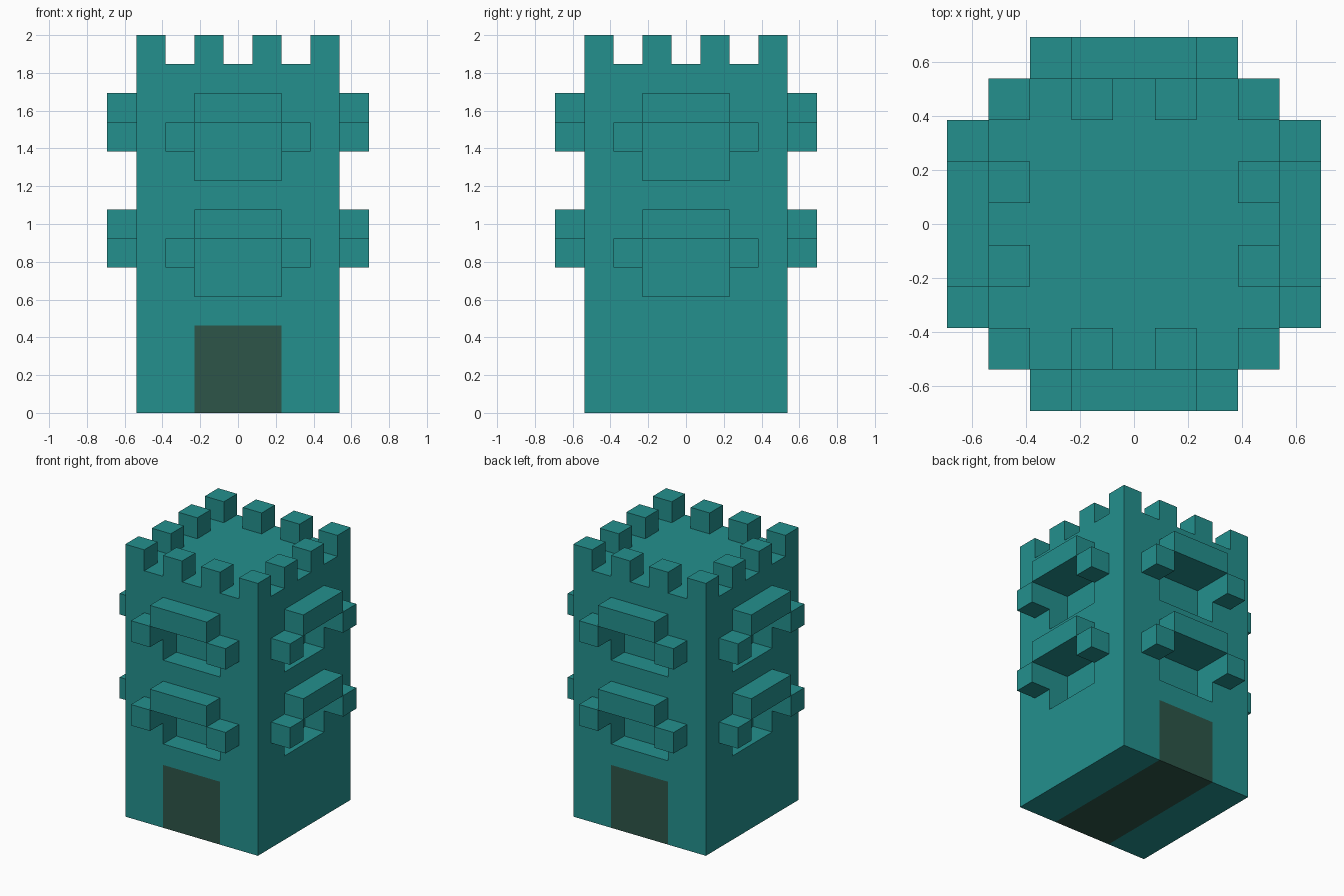
import bpy, bmesh
from math import radians
from mathutils import Matrix, Vector

U = 2 / 13          # one block
HALF = 3.5          # half the tower width, in blocks
ROOF = 12           # roof height, in blocks
SIDES = {"front": 0, "left": 90, "back": 180, "right": 270}
WINDOW_SILLS = {"lower": 4, "upper": 8}

cube = bpy.data.objects.get("Cube")
if cube:
    bpy.data.objects.remove(cube, do_unlink=True)


def make_material(name, color):
    mat = bpy.data.materials.new(name)
    mat.use_nodes = True
    mat.diffuse_color = color
    mat.node_tree.nodes["Principled BSDF"].inputs["Base Color"].default_value = color
    return mat


def make_boxes(name, boxes, mat=None):
    """Make one object from boxes given as (low corner, high corner, turn), in blocks."""
    bm = bmesh.new()
    for low, high, turn in boxes:
        low, high = Vector(low) * U, Vector(high) * U
        matrix = (Matrix.Rotation(radians(turn), 4, "Z")
                  @ Matrix.Translation((low + high) / 2)
                  @ Matrix.Diagonal((high - low).to_4d()))
        bmesh.ops.create_cube(bm, size=1, matrix=matrix)
    mesh = bpy.data.meshes.new(name)
    bm.to_mesh(mesh)
    bm.free()
    if mat:
        mesh.materials.append(mat)
    obj = bpy.data.objects.new(name, mesh)
    bpy.context.collection.objects.link(obj)
    return obj


teal = make_material("teal", (0.017, 0.28, 0.27, 1))
dark = make_material("dark_door", (0.026, 0.09, 0.065, 1))

# Tower body with window niches and a door passage cut out
tower = make_boxes("tower", [((-HALF, -HALF, 0), (HALF, HALF, ROOF), 0)], teal)
openings = [((-1.5, -HALF - 1, sill), (1.5, -HALF + 1, sill + 2), turn)
            for sill in WINDOW_SILLS.values() for turn in SIDES.values()]
openings.append(((-1.5, -HALF - 1, -1), (1.5, HALF + 1, 3), 0))
cutter = make_boxes("opening_cutter", openings)
cutter.hide_render = True

cut = tower.modifiers.new("openings", "BOOLEAN")
cut.operation = "DIFFERENCE"
cut.solver = "EXACT"
cut.object = cutter
bpy.context.view_layer.objects.active = tower
bpy.ops.object.modifier_apply(modifier=cut.name)
bpy.data.objects.remove(cutter, do_unlink=True)

# Door block, flush with the front, back and base
make_boxes("door", [((-1.5, -HALF, 0), (1.5, HALF, 3), 0)], dark)

# Window surrounds: a lintel and two lower end blocks
for side, turn in SIDES.items():
    for level, sill in WINDOW_SILLS.items():
        out, wall = -HALF - 1, -HALF
        make_boxes(f"{side}_{level}_window_hood", [
            ((-1.5, out, sill + 2), (1.5, wall, sill + 3), turn),
            ((-2.5, out, sill + 1), (-1.5, wall, sill + 2), turn),
            ((1.5, out, sill + 1), (2.5, wall, sill + 2), turn),
        ], teal)

# Battlements: four blocks along each roof edge, sharing the corners
for side, turn in SIDES.items():
    make_boxes(f"{side}_battlements", [
        ((x, -HALF, ROOF), (x + 1, -HALF + 1, ROOF + 1), turn)
        for x in (-3.5, -1.5, 0.5)
    ], teal)
